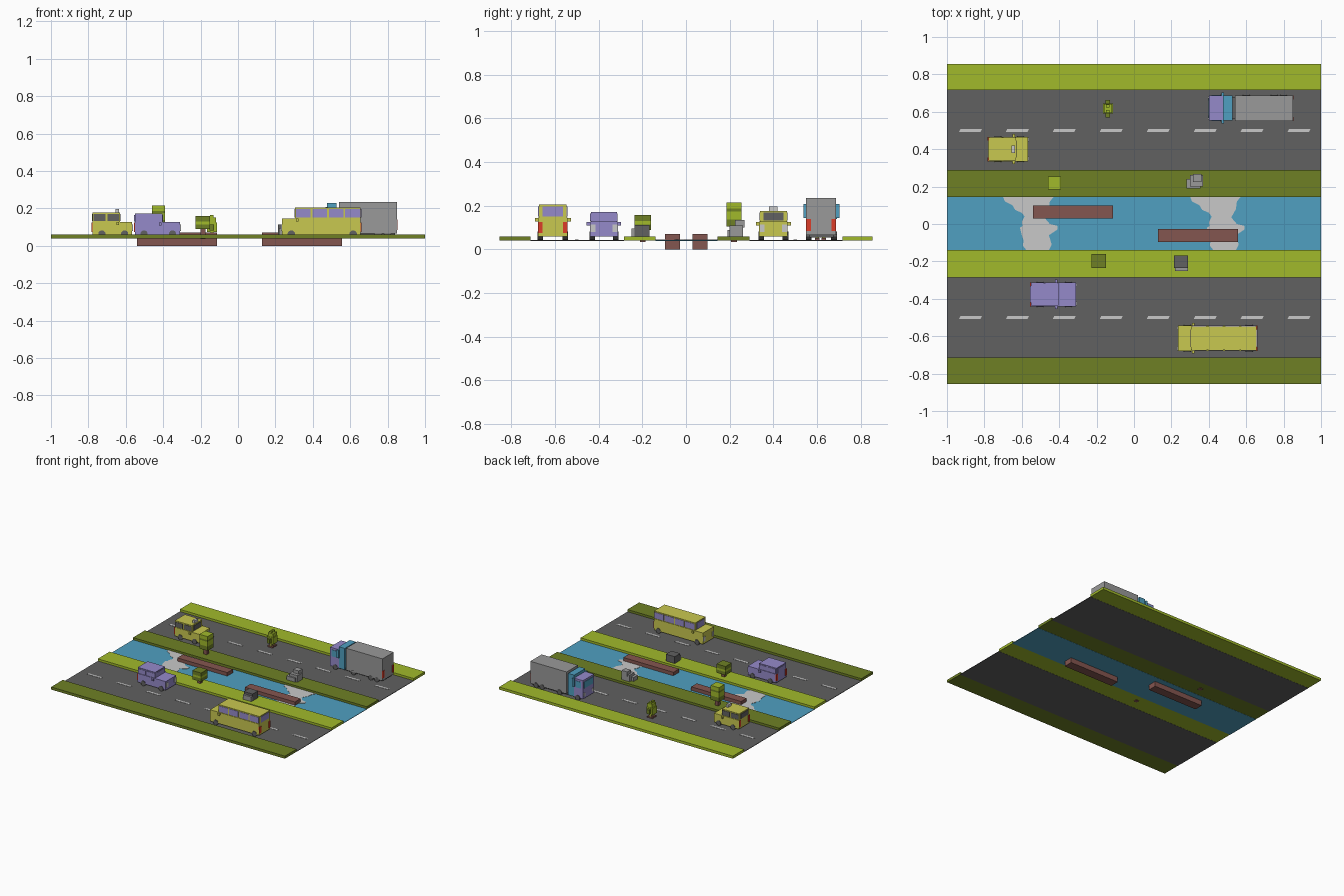
import bpy, bmesh, math
from mathutils import Matrix, Vector

if "Cube" in bpy.data.objects:
    bpy.data.objects.remove(bpy.data.objects["Cube"])

COLOURS = {
    "light_green": (.356, .491, .024), "dark_green": (.156, .216, .018),
    "asphalt": (.119, .119, .119), "water_blue": (.08, .352, .533),
    "pale_grey": (.584, .584, .584), "mid_grey": (.319, .319, .319),
    "brown": (.231, .093, .08), "yellow": (.584, .578, .08),
    "purple": (.3, .254, .591), "red": (.716, .045, .021)}
MATS = {}
for key, c in COLOURS.items():
    MATS[key] = bpy.data.materials.new(key)
    MATS[key].diffuse_color = (*c, 1)


def finish(name, bm, mat):
    bmesh.ops.recalc_face_normals(bm, faces=bm.faces)
    me = bpy.data.meshes.new(name)
    bm.to_mesh(me)
    bm.free()
    me.materials.append(MATS[mat])
    ob = bpy.data.objects.new(name, me)
    bpy.context.collection.objects.link(ob)
    return ob


def box(name, x0, x1, y0, y1, z0, z1, mat):
    bm = bmesh.new()
    m = Matrix.Translation(((x0 + x1) / 2, (y0 + y1) / 2, (z0 + z1) / 2)) \
        @ Matrix.Diagonal((x1 - x0, y1 - y0, z1 - z0, 1))
    bmesh.ops.create_cube(bm, size=1, matrix=m)
    return finish(name, bm, mat)


def prism(name, pts, z0, z1, mat):
    bm = bmesh.new()
    f = bm.faces.new([bm.verts.new((x, y, z0)) for x, y in pts])
    top = bmesh.ops.extrude_face_region(bm, geom=[f])["geom"]
    bmesh.ops.translate(bm, vec=Vector((0, 0, z1 - z0)),
                        verts=[v for v in top if isinstance(v, bmesh.types.BMVert)])
    return finish(name, bm, mat)


def wheels(name, xs, y0, y1, r=.02):
    for x in xs:
        for y in (y0 + .01, y1 - .01):
            bm = bmesh.new()
            m = Matrix.Translation((x, y, .043 + r)) @ Matrix.Rotation(math.pi / 2, 4, 'X')
            bmesh.ops.create_cone(bm, cap_ends=True, segments=10, radius1=r,
                                  radius2=r, depth=.026, matrix=m)
            finish(name + "_wheel", bm, "asphalt")


def end_plates(name, x, ya, yb, inner, width, z0, z1, mat):
    """Pair of thin lamps on an end face, mirrored across the vehicle."""
    for a, b in ((ya + inner, ya + inner + width), (yb - inner - width, yb - inner)):
        box(name, x - .004, x + .004, a, b, z0, z1, mat)


def mirrors(name, x, y0, y1, z0, z1, mat):
    for a, b in ((y0 - .015, y0 + .003), (y1 - .003, y1 + .015)):
        box(name + "_mirror", x - .007, x + .007, a, b, z0, z1, mat)


def car(name, x0, x1, y0, y1, cab, hood_z, top_z, front, body, glass, panes):
    """Body with a bonnet, a cab on top and glass plates all round."""
    c0, c1 = cab
    box(name + "_body", x0, x1, y0, y1, .06, hood_z, body)
    box(name + "_cab", c0, c1, y0 + .004, y1 - .004, hood_z, top_z, body)
    w0, w1 = hood_z + .004, top_z - .008
    step = (c1 - c0) / panes
    for i in range(panes):
        for y in (y0 + .004, y1 - .004):
            box(name + "_side_window", c0 + i * step + .005, c0 + (i + 1) * step - .005,
                y - .003, y + .003, w0, w1, glass)
    for x in (c0, c1):
        box(name + "_end_window", x - .003, x + .003, y0 + .02, y1 - .02, w0, w1, glass)
    fx, bx = (x1, x0) if front > 0 else (x0, x1)
    end_plates(name + "_headlight", fx, y0, y1, .003, .022, .08, .115, "pale_grey")
    end_plates(name + "_taillight", bx, y0, y1, .0, .02, .075, .125, "red")
    wheels(name, (x0 + .05, x1 - .04), y0, y1)
    mirrors(name, (c1 if front > 0 else c0) - front * .012, y0, y1,
            hood_z - .018, hood_z - .002, body)


# ground strips
for n, a, b, m in (("front_verge", -.855, -.713, "dark_green"),
                   ("front_bank", -.285, -.14, "light_green"),
                   ("back_bank", .145, .29, "dark_green"),
                   ("back_verge", .717, .855, "light_green")):
    box(n, -1, 1, a, b, .04, .06, m)
box("front_road", -1, 1, -.713, -.285, .039, .043, "asphalt")
box("back_road", -1, 1, .29, .717, .039, .043, "asphalt")
box("river", -1, 1, -.14, .145, .039, .043, "water_blue")

# lane dashes
for y in (-.5, .5):
    for i in range(8):
        x = -.936 + .251 * i
        prism("lane_dash", [(x, y - .008), (x + .115, y - .008), (x + .123, y + .008),
                            (x + .008, y + .008)], .043, .045, "pale_grey")

# foam patches, the same outline twice
foam = [(-.70, .145), (-.69, .12), (-.65, .1), (-.635, .075), (-.60, .06), (-.585, .04),
        (-.60, .01), (-.595, -.01), (-.61, -.02), (-.60, -.06), (-.59, -.09),
        (-.595, -.115), (-.575, -.14), (-.455, -.14), (-.44, -.11), (-.455, -.06),
        (-.41, -.03), (-.41, -.01), (-.45, 0), (-.48, .035), (-.455, .08),
        (-.45, .12), (-.43, .145)]
for dx in (0, 1):
    prism("foam", [(x + dx, y) for x, y in foam], .043, .045, "pale_grey")

# floating logs
box("back_log", -.54, -.113, .03, .098, 0, .07, "brown")
box("front_log", .127, .555, -.097, -.027, 0, .07, "brown")

# road vehicles
car("taxi", -.778, -.566, .335, .466, (-.778, -.63), .128, .177, 1, "yellow", "asphalt", 2)
box("taxi_roof_sign", -.655, -.637, .38, .42, .177, .197, "pale_grey")
car("saloon", -.552, -.31, -.44, -.312, (-.552, -.404), .127, .172, 1, "purple", "purple", 2)
car("bus", .235, .656, -.678, -.543, (.305, .656), .147, .205, -1, "yellow", "purple", 4)

# lorry
box("lorry_chassis", .41, .84, .565, .675, .055, .075, "asphalt")
box("lorry_cab", .4, .475, .553, .688, .062, .205, "purple")
box("lorry_sleeper", .475, .526, .553, .688, .062, .228, "water_blue")
box("lorry_trailer", .54, .85, .55, .688, .065, .235, "mid_grey")
box("lorry_windscreen", .397, .403, .568, .673, .14, .19, "water_blue")
for y in (.553, .688):
    box("lorry_side_window", .415, .46, y - .003, y + .003, .14, .19, "water_blue")
end_plates("lorry_headlight", .4, .553, .688, .005, .022, .08, .105, "pale_grey")
end_plates("lorry_taillight", .85, .55, .688, 0, .022, .085, .14, "red")
wheels("lorry", (.445, .6, .75, .8), .553, .688)
mirrors("lorry", .475, .553, .688, .145, .208, "water_blue")

# layered tree and bush
box("tree_trunk", -.438, -.412, .207, .233, .035, .105, "brown")
for z0, z1, m in ((.105, .137, "dark_green"), (.137, .174, "light_green"),
                  (.174, .187, "dark_green"), (.187, .215, "light_green")):
    box("tree_foliage", -.46, -.39, .185, .255, z0, z1, m)
box("bush_trunk", -.2, -.175, -.21, -.185, .035, .09, "brown")
for z0, z1, m in ((.09, .115, "dark_green"), (.115, .13, "light_green"),
                  (.13, .158, "dark_green")):
    box("bush_foliage", -.226, -.15, -.236, -.16, z0, z1, m)

# stacked stones
box("back_stone_base", .28, .355, .19, .24, .06, .09, "mid_grey")
box("back_stone_low", .3, .37, .2, .262, .06, .11, "mid_grey")
box("back_stone_top", .315, .362, .225, .268, .1, .135, "mid_grey")
box("front_stone", .214, .29, -.235, -.168, .06, .113, "asphalt")
box("front_stone_ledge", .218, .288, -.25, -.225, .06, .095, "mid_grey")

# small standing animal
for y in (.602, .632):
    box("animal_foot", -.162, -.118, y - .01, y + .01, .043, .052, "brown")
    box("animal_leg", -.147, -.132, y - .008, y + .008, .05, .075, "yellow")
    s = 1 if y > .617 else -1
    box("animal_arm", -.152, -.128, y + s * .022 - .01, y + s * .022 + .01,
        .082, .115, "dark_green")
box("animal_body", -.167, -.113, .59, .645, .073, .125, "light_green")
box("animal_head", -.16, -.117, .593, .642, .125, .152, "light_green")
for y in (.602, .632):
    box("animal_eye", -.15, -.13, y - .008, y + .008, .152, .165, "light_green")

for m in bpy.data.materials:
    if m.users and not m.is_grease_pencil:
        m.use_nodes = True
        m.node_tree.nodes["Principled BSDF"].inputs["Base Color"].default_value = m.diffuse_color
